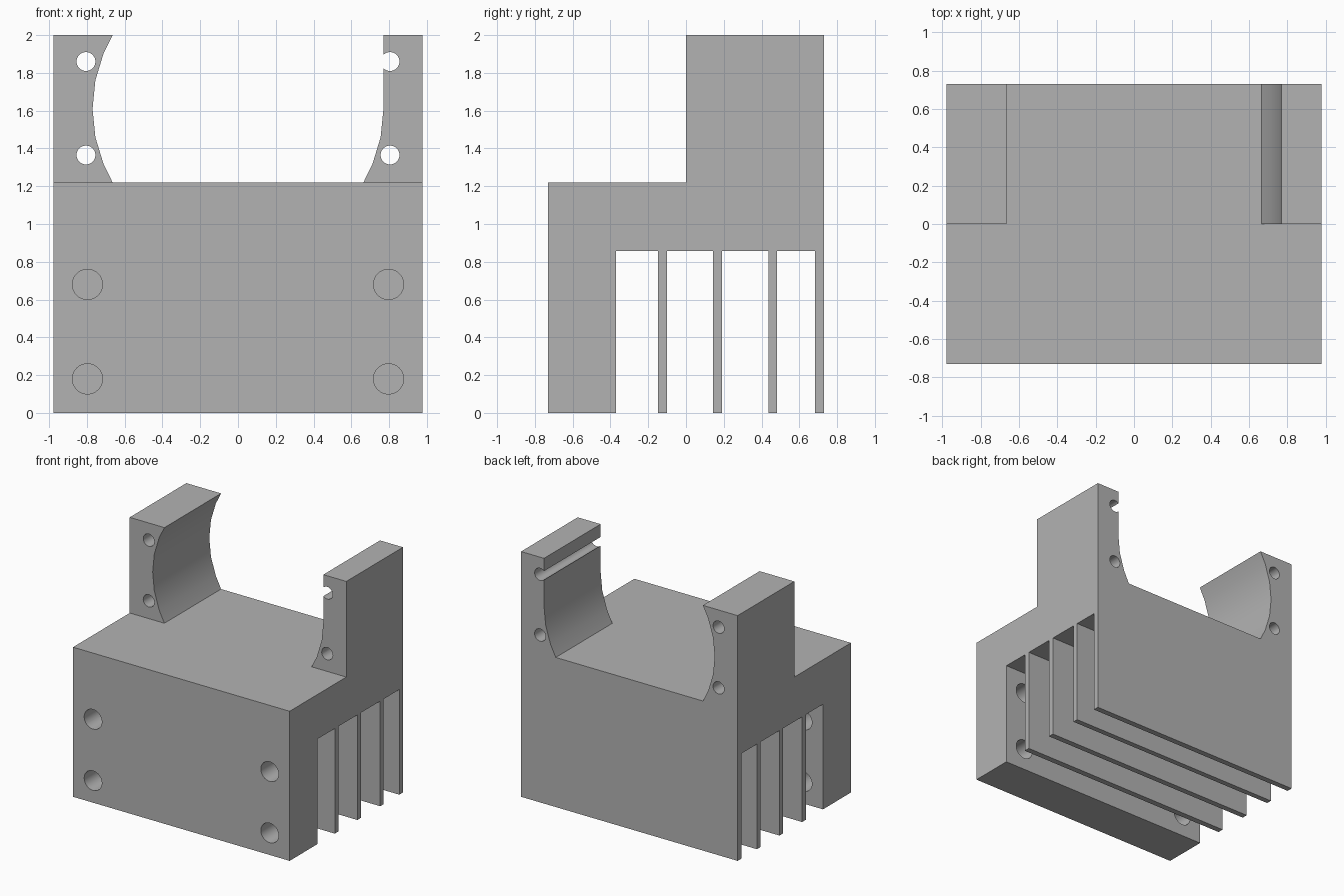
import bpy
import bmesh
from math import sin, cos, pi, asin, radians
from mathutils import Vector

# Remove the default object
cube = bpy.data.objects.get("Cube")
if cube:
    bpy.data.objects.remove(cube, do_unlink=True)

grey = bpy.data.materials.new("plain_grey")
grey.use_nodes = True
colour = (0.45, 0.45, 0.45, 1)
grey.diffuse_color = colour
grey.node_tree.nodes["Principled BSDF"].inputs["Base Color"].default_value = colour

HALF_W, HALF_D = 0.977, 0.73
STEP_Z, TOP_Z, SLOT_Z = 1.22, 2.0, 0.857
BORE_R, BORE_Z = 0.77, 1.61


def prism(name, points, offset):
    """Extrude a closed loop of 3D points along an offset."""
    bm = bmesh.new()
    face = bm.faces.new([bm.verts.new(p) for p in points])
    made = bmesh.ops.extrude_face_region(bm, geom=[face])["geom"]
    moved = [v for v in made if isinstance(v, bmesh.types.BMVert)]
    bmesh.ops.translate(bm, verts=moved, vec=Vector(offset))
    bmesh.ops.recalc_face_normals(bm, faces=bm.faces)
    mesh = bpy.data.meshes.new(name)
    bm.to_mesh(mesh)
    bm.free()
    mesh.materials.append(grey)
    obj = bpy.data.objects.new(name, mesh)
    bpy.context.collection.objects.link(obj)
    return obj


def cut(target, cutter):
    """Subtract the cutter and discard it."""
    cutter.hide_render = True
    mod = target.modifiers.new("cut", 'BOOLEAN')
    mod.operation = 'DIFFERENCE'
    mod.solver = 'EXACT'
    mod.object = cutter
    bpy.ops.object.select_all(action='DESELECT')
    target.select_set(True)
    bpy.context.view_layer.objects.active = target
    bpy.ops.object.modifier_apply(modifier=mod.name)
    bpy.data.objects.remove(cutter, do_unlink=True)


def drill(target, x, z, radius, y0, y1):
    ring = [(x + radius * cos(i * pi / 16), y0, z + radius * sin(i * pi / 16))
            for i in range(32)]
    cut(target, prism("drill", ring, (0, y1 - y0, 0)))


# Body: stepped side profile with comb-like cooling slots underneath
side = [(-HALF_D, 0), (-HALF_D, STEP_Z), (0, STEP_Z), (0, TOP_Z),
        (HALF_D, TOP_Z), (HALF_D, 0)]
for front, back in [(0.481, 0.683), (0.19, 0.437), (-0.1, 0.143), (-0.37, -0.148)]:
    side += [(back, 0), (back, SLOT_Z), (front, SLOT_Z), (front, 0)]
body = prism("finned_clamp_body", [(-HALF_W, y, z) for y, z in side], (2 * HALF_W, 0, 0))

# Cradle opening: full arc on the right, lower arc and straight wall on the left
tip = asin((BORE_Z - STEP_Z) / BORE_R)
step = pi / 16
angles = [tip, 2 * step, step, 0, -step, -2 * step, -tip]
arc = [(BORE_R * cos(a), BORE_Z + BORE_R * sin(a)) for a in angles]
top = TOP_Z + 0.1
opening = [(-arc[0][0], top)] + [(-x, z) for x, z in arc]
opening += list(reversed(arc[3:])) + [(BORE_R, top)]
cut(body, prism("cradle_cutter", [(x, -0.05, z) for x, z in opening], (0, 1, 0)))

# Bolt holes through the posts and the front block
for sx in (-1, 1):
    for z in (1.365, 1.86):
        drill(body, sx * 0.805, z, 0.05, -0.1, 0.9)
    for z in (0.18, 0.68):
        drill(body, sx * 0.797, z, 0.08, -0.9, -0.25)

# Smooth curved walls, sharp corners
bpy.ops.object.select_all(action='DESELECT')
body.select_set(True)
bpy.context.view_layer.objects.active = body
bpy.ops.object.shade_smooth_by_angle(angle=radians(30))
